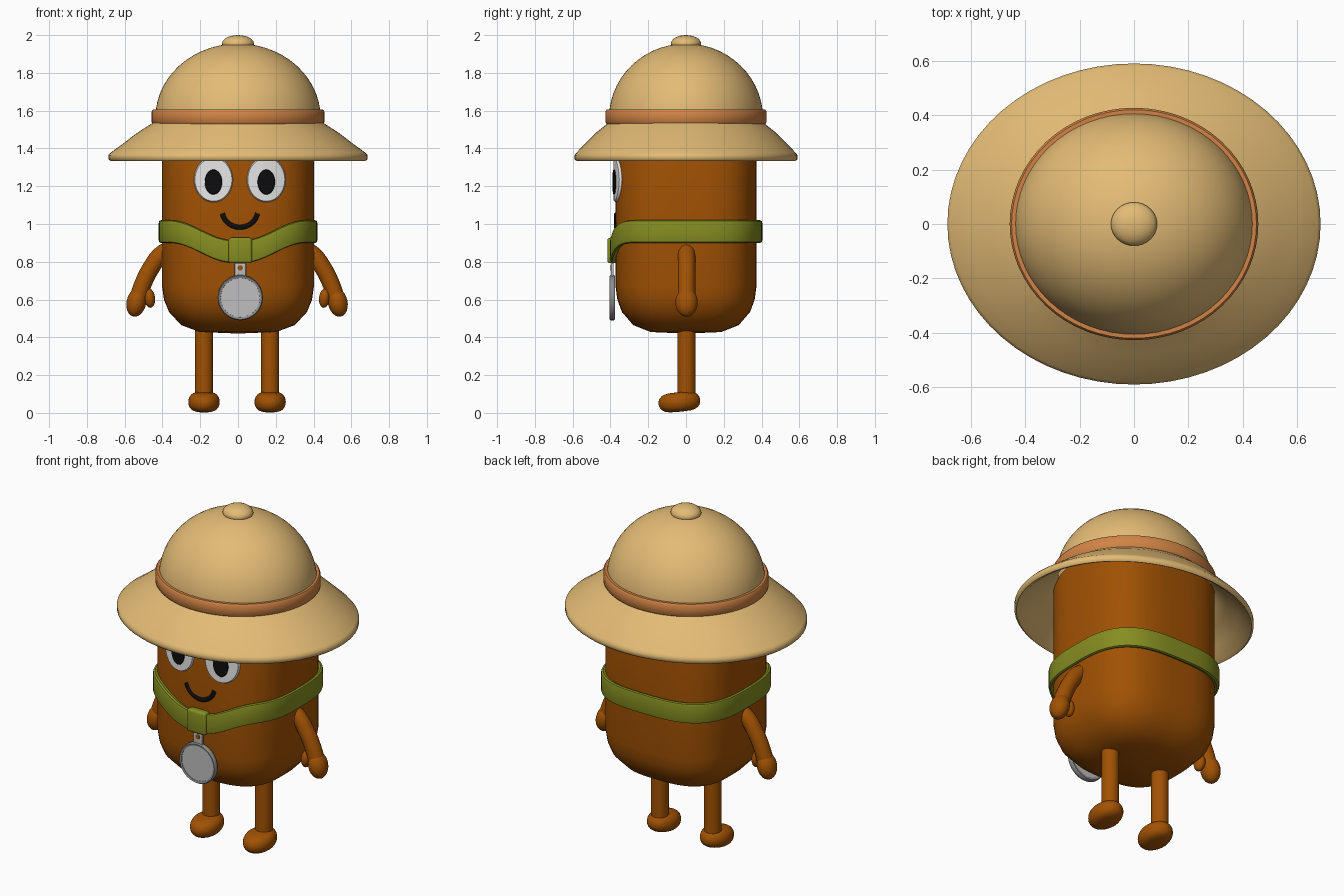
import bpy, bmesh
from math import sin, cos, pi, radians

if "Cube" in bpy.data.objects:
    bpy.data.objects.remove(bpy.data.objects["Cube"])


def material(name, r, g, b):
    m = bpy.data.materials.new(name)
    m.use_nodes = True
    m.diffuse_color = (r, g, b, 1)
    m.node_tree.nodes["Principled BSDF"].inputs["Base Color"].default_value = (r, g, b, 1)
    return m


BROWN = material("brown", 0.355, 0.083, 0.001)
TAN = material("tan", 0.77, 0.5, 0.18)
ORANGE = material("orange", 0.64, 0.23, 0.06)
GREEN = material("green", 0.235, 0.27, 0.015)
WHITE = material("white", 0.88, 0.88, 0.88)
BLACK = material("black", 0.004, 0.004, 0.004)
SILVER = material("silver", 0.52, 0.52, 0.52)
STEEL = material("steel", 0.27, 0.27, 0.27)

RX, RY, SQUARE = 0.402, 0.373, 3.0   # body radii and squareness of its outline


def outline(t, power):
    """Point at angle t on a unit superellipse."""
    c, s = cos(t), sin(t)
    r = (abs(c) ** power + abs(s) ** power) ** (-1 / power)
    return r * c, r * s


def front_y(x):
    """Depth of the body's front surface at x."""
    return -RY * (1 - abs(x / RX) ** SQUARE) ** (1 / SQUARE)


def finish(bm, name, mat, loc=(0, 0, 0), tilt=0, angle=40):
    """Turn a bmesh into a smooth shaded object; tilt swings it about x."""
    bmesh.ops.remove_doubles(bm, verts=bm.verts, dist=0.0001)
    bmesh.ops.recalc_face_normals(bm, faces=bm.faces)
    mesh = bpy.data.meshes.new(name)
    bm.to_mesh(mesh)
    bm.free()
    mesh.materials.append(mat)
    ob = bpy.data.objects.new(name, mesh)
    bpy.context.collection.objects.link(ob)
    ob.location = loc
    ob.rotation_euler.x = tilt
    bpy.ops.object.select_all(action="DESELECT")
    ob.select_set(True)
    bpy.context.view_layer.objects.active = ob
    bpy.ops.object.shade_smooth_by_angle(angle=radians(angle))
    return ob


def skin(rings, closed=False):
    """Bridge a list of rings of points into a surface."""
    bm = bmesh.new()
    loops = [[bm.verts.new(p) for p in ring] for ring in rings]
    pairs = list(zip(loops, loops[1:] + loops[:1]))
    for a, b in pairs if closed else pairs[:-1]:
        for i in range(len(a)):
            j = (i + 1) % len(a)
            bm.faces.new((a[i], a[j], b[j], b[i]))
    return bm


def lathe(name, mat, profile, n=48, closed=False, power=2, **kw):
    """Lathe with an oval or squarish outline; profile holds (x radius, y radius, z)."""
    turn = [outline(2 * pi * i / n, power) for i in range(n)]
    rings = [[(rx * c, ry * s, z) for c, s in turn] for rx, ry, z in profile]
    return finish(skin(rings, closed), name, mat, **kw)


def ball(name, mat, loc, size, squash=1.0, **kw):
    """Ellipsoid; squash below 1 makes it boxier along z."""
    arcs = [pi * i / 12 for i in range(13)]
    prof = [(size[0] * sin(a) ** squash, size[1] * sin(a) ** squash, -size[2] * cos(a)) for a in arcs]
    prof[0] = (0, 0, -size[2])
    prof[-1] = (0, 0, size[2])
    return lathe(name, mat, prof, 32, loc=loc, **kw)


def face_plate(name, mat, x, z, rx, rz, back, front):
    """Oval plate bent onto the front of the body."""
    steps = [(0, back), (.5, back), (.97, back), (1, (back + front) / 2), (.95, front),
             (.7, front), (.35, front), (0, front)]
    ob = lathe(name, mat, [(rx * k, rz * k, h) for k, h in steps], 40, loc=(x, 0, z), tilt=pi / 2)
    for v in ob.data.vertices:
        v.co.z -= front_y(x + v.co.x)


def tube(name, mat, points, radius):
    """Smooth round tube through the given points."""
    cu = bpy.data.curves.new(name, "CURVE")
    cu.dimensions = "3D"
    cu.bevel_depth = radius
    cu.bevel_resolution = 4
    cu.use_fill_caps = True
    sp = cu.splines.new("BEZIER")
    sp.bezier_points.add(len(points) - 1)
    for bp, p in zip(sp.bezier_points, points):
        bp.co = p
        bp.handle_left_type = bp.handle_right_type = "AUTO"
    cu.materials.append(mat)
    ob = bpy.data.objects.new(name, cu)
    bpy.context.collection.objects.link(ob)


def block(name, mat, loc, size, bevel):
    bm = bmesh.new()
    bmesh.ops.create_cube(bm, size=1)
    bmesh.ops.scale(bm, vec=size, verts=bm.verts)
    bmesh.ops.bevel(bm, geom=bm.edges[:], offset=bevel, segments=3, affect="EDGES", profile=0.5)
    return finish(bm, name, mat, loc)


# Body
shape = [(0, .42), (.5, .428), (.75, .465), (.91, .535), (.975, .6), (1, .67),
         (1, 1.53), (.96, 1.6), (.82, 1.68), (.5, 1.74), (0, 1.75)]
lathe("body", BROWN, [(r * RX, r * RY, z) for r, z in shape], 64, power=SQUARE, angle=60)

# Hat: dome, button, hollow brim and band
arcs = [pi / 2 * i / 14 for i in range(15)]
lathe("hat_dome", TAN, [(.438 * cos(a), .408 * cos(a), 1.56 + .395 * sin(a)) for a in arcs], 64)
ball("hat_button", TAN, (0, 0, 1.955), (.085, .08, .045))
lathe("hat_brim", TAN, [(.435, .405, 1.545), (.46, .418, 1.53), (.535, .478, 1.482),
                        (.61, .535, 1.424), (.674, .58, 1.378), (.686, .59, 1.365),
                        (.686, .59, 1.343), (.675, .58, 1.334), (.655, .565, 1.342), (.6, .527, 1.39),
                        (.52, .462, 1.45), (.435, .4, 1.51)], 64, True, angle=60)
lathe("hat_band", ORANGE, [(.43, .4, 1.53), (.45, .42, 1.53), (.457, .427, 1.539),
                           (.457, .427, 1.596), (.45, .42, 1.605), (.43, .4, 1.605)], 64, True)

# Neckerchief band that dips towards the front
section = [(-.035, -.05), (-.012, -.06), (-.003, -.056), (0, -.045),
           (0, .045), (-.003, .056), (-.012, .06), (-.035, .05)]
rings = []
for i in range(96):
    c, s = outline(2 * pi * i / 96, SQUARE)
    away = min(max((abs(c) * .42 - .03) / .34, 0), 1) if s < 0 else 1
    dip = .105 * (.5 + .5 * cos(pi * away))
    rings.append([((.42 + o) * c, (.404 + o) * s, .96 + h - dip) for o, h in section])
finish(skin(rings, True), "neckerchief", GREEN)
block("neckerchief_knot", GREEN, (.012, -.392, .86), (.125, .048, .135), .014)

# Medal with raised rim, hanging tab and rivet
CX = .012
lathe("medal_rim", STEEL, [(.1, .1, -.012), (.115, .115, -.015), (.12, .12, -.008), (.12, .12, .008),
                           (.115, .115, .015), (.104, .104, .012)], 40, True,
      loc=(CX, -.39, .61), tilt=pi / 2)
lathe("medal_face", SILVER, [(0, 0, -.009), (.106, .106, -.009), (.106, .106, .01), (0, 0, .01)],
      40, loc=(CX, -.39, .61), tilt=pi / 2)
block("medal_tab", SILVER, (CX, -.39, .755), (.06, .014, .075), .003)
lathe("medal_rivet", BROWN, [(0, 0, 0), (.014, .014, 0), (.014, .014, .003), (0, 0, .003)], 16,
      loc=(CX, -.397, .768), tilt=pi / 2)

# Face
for side, label in ((1, "left"), (-1, "right")):
    x = .01 + side * .14
    face_plate(label + "_eye", WHITE, x, 1.235, .103, .12, -.01, .012)
    face_plate(label + "_pupil", BLACK, x, 1.222, .046, .066, .01, .017)
smile = []
for i in range(9):
    a = radians(192 + 156 * i / 8)
    x = .01 + .095 * cos(a)
    smile.append((x, front_y(x) + .006, 1.075 + .092 * sin(a)))
tube("smile", BLACK, smile, .0145)

# Limbs
for side, label in ((1, "left"), (-1, "right")):
    arm = [(.35, .87), (.405, .835), (.455, .768), (.497, .685), (.526, .6), (.535, .57)]
    tube(label + "_arm", BROWN, [(side * x - .005, .003, z) for x, z in arm], .046)
    hand = ball(label + "_hand", BROWN, (side * .533 - .005, .003, .585), (.052, .059, .077))
    hand.rotation_euler.y = side * -.22
    thumb = ball(label + "_thumb", BROWN, (side * .463 - .005, -.005, .608), (.029, .036, .052))
    thumb.rotation_euler.y = side * .12
    tube(label + "_thumb_base", BROWN, [(side * .51 - .005, 0, .635), (side * .468 - .005, 0, .625)], .026)
    x = side * .175 - .005
    lathe(label + "_leg", BROWN, [(.048, .048, .06), (.048, .048, .46)], 24, loc=(x, .003, 0))
    ball(label + "_foot", BROWN, (x, -.035, .058), (.083, .111, .052), .5, tilt=.1, angle=60)
